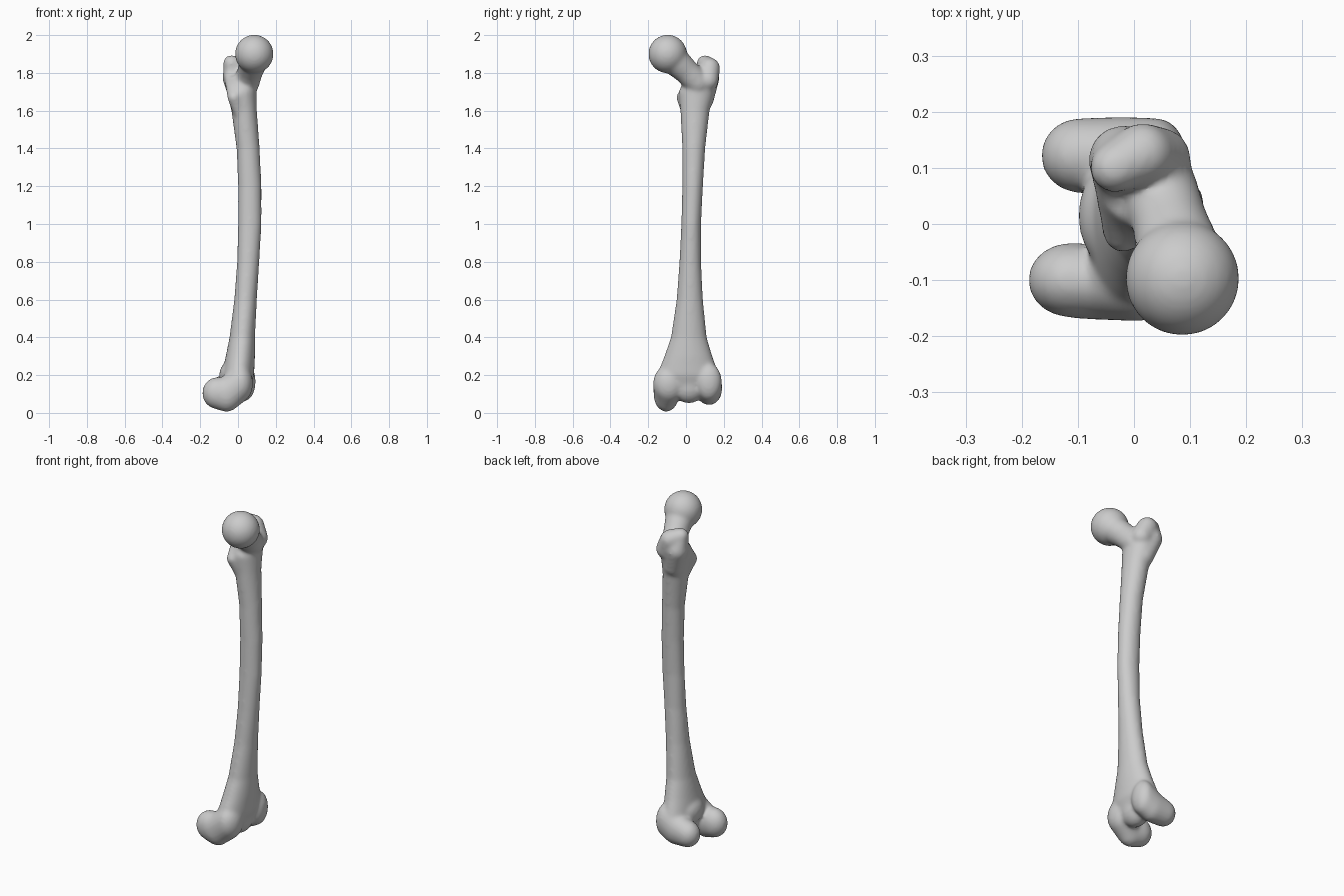
import bpy, bmesh, math
from mathutils import Vector, Matrix

cube = bpy.data.objects.get("Cube")
if cube:
    bpy.data.objects.remove(cube)

bone = bpy.data.materials.new("bone grey")
bone.use_nodes = True
colour = (0.6, 0.6, 0.6, 1)
bone.diffuse_color = colour
bone.node_tree.nodes["Principled BSDF"].inputs["Base Color"].default_value = colour

bm = bmesh.new()


def ball(centre, radii):
    m = Matrix.Translation(centre) @ Matrix.Diagonal((*radii, 1))
    bmesh.ops.create_icosphere(bm, subdivisions=3, radius=1, matrix=m)


def chain(*stops, steps=6):
    """Row of overlapping balls between stops of (centre, radii)."""
    for (c0, r0), (c1, r1) in zip(stops, stops[1:]):
        for i in range(steps + 1):
            t = i / steps
            ball(Vector(c0).lerp(Vector(c1), t), Vector(r0).lerp(Vector(r1), t))


def loft(sections, sides=32):
    """Closed tube through elliptical sections (z, x0, x1, y0, y1)."""
    rings = []
    for z, x0, x1, y0, y1 in sections:
        ring = []
        for k in range(sides):
            a = math.tau * k / sides
            ring.append(bm.verts.new(((x0 + x1) / 2 + (x1 - x0) / 2 * math.cos(a),
                                      (y0 + y1) / 2 + (y1 - y0) / 2 * math.sin(a), z)))
        rings.append(ring)
    for low, high in zip(rings, rings[1:]):
        for k in range(sides):
            n = (k + 1) % sides
            bm.faces.new((low[k], low[n], high[n], high[k]))
    bm.faces.new(rings[0][::-1])
    bm.faces.new(rings[-1])


def r(v):
    return (v, v, v)


# Bowed shaft, flaring at both ends
loft([(0.12, -0.06, 0.06, -0.12, 0.14), (0.2, -0.085, 0.085, -0.155, 0.175),
      (0.3, -0.065, 0.09, -0.115, 0.14), (0.4, -0.045, 0.09, -0.08, 0.11),
      (0.6, -0.02, 0.1, -0.05, 0.09), (0.8, -0.005, 0.113, -0.035, 0.08),
      (1.0, 0.0, 0.125, -0.025, 0.08), (1.2, 0.0, 0.125, -0.02, 0.09),
      (1.4, -0.008, 0.115, -0.02, 0.102), (1.6, -0.035, 0.1, -0.03, 0.125),
      (1.7, -0.06, 0.097, -0.04, 0.155), (1.78, -0.07, 0.1, 0.0, 0.175)])

# Round head and neck
bmesh.ops.create_uvsphere(bm, u_segments=48, v_segments=32, radius=0.102,
                          matrix=Matrix.Translation((0.086, -0.097, 1.9)))
chain(((0.085, -0.07, 1.875), r(0.08)), ((0.065, 0.0, 1.81), r(0.068)),
      ((0.045, 0.06, 1.75), r(0.07)))

# Large upper knob with its lip
chain(((-0.035, 0.1, 1.85), r(0.045)), ((0.015, 0.125, 1.825), r(0.056)),
      ((0.045, 0.115, 1.76), r(0.058)))
chain(((-0.035, 0.1, 1.85), r(0.043)), ((-0.02, 0.115, 1.77), r(0.062)),
      ((0.015, 0.09, 1.66), r(0.058)))

# Crest running down to the small knob
chain(((-0.04, 0.08, 1.78), r(0.035)), ((-0.02, -0.015, 1.67), r(0.037)),
      ((0.02, 0.02, 1.56), r(0.035)))

# Inner condyle, lower and longer
chain(((-0.11, -0.1, 0.105), (0.08, 0.068, 0.085)),
      ((-0.06, -0.105, 0.097), (0.08, 0.067, 0.092)),
      ((0.01, -0.09, 0.155), (0.07, 0.085, 0.1)))

# Outer condyle
chain(((-0.095, 0.122, 0.118), (0.072, 0.068, 0.075)),
      ((-0.02, 0.122, 0.13), (0.08, 0.07, 0.09)),
      ((0.04, 0.12, 0.165), (0.054, 0.07, 0.1)))

# Shallow saddle between the condyles
ball((0.0, 0.015, 0.14), (0.07, 0.09, 0.09))
ball((-0.03, 0.015, 0.2), (0.07, 0.1, 0.08))

mesh = bpy.data.meshes.new("thigh_bone")
bm.to_mesh(mesh)
bm.free()
mesh.materials.append(bone)
femur = bpy.data.objects.new("thigh_bone", mesh)
bpy.context.collection.objects.link(femur)

# Fuse the parts into one soft surface
fuse = femur.modifiers.new("fuse", 'REMESH')
fuse.mode = 'VOXEL'
fuse.voxel_size = 0.008
fuse.use_smooth_shade = True
soften = femur.modifiers.new("soften", 'SMOOTH')
soften.factor = 0.5
soften.iterations = 20
